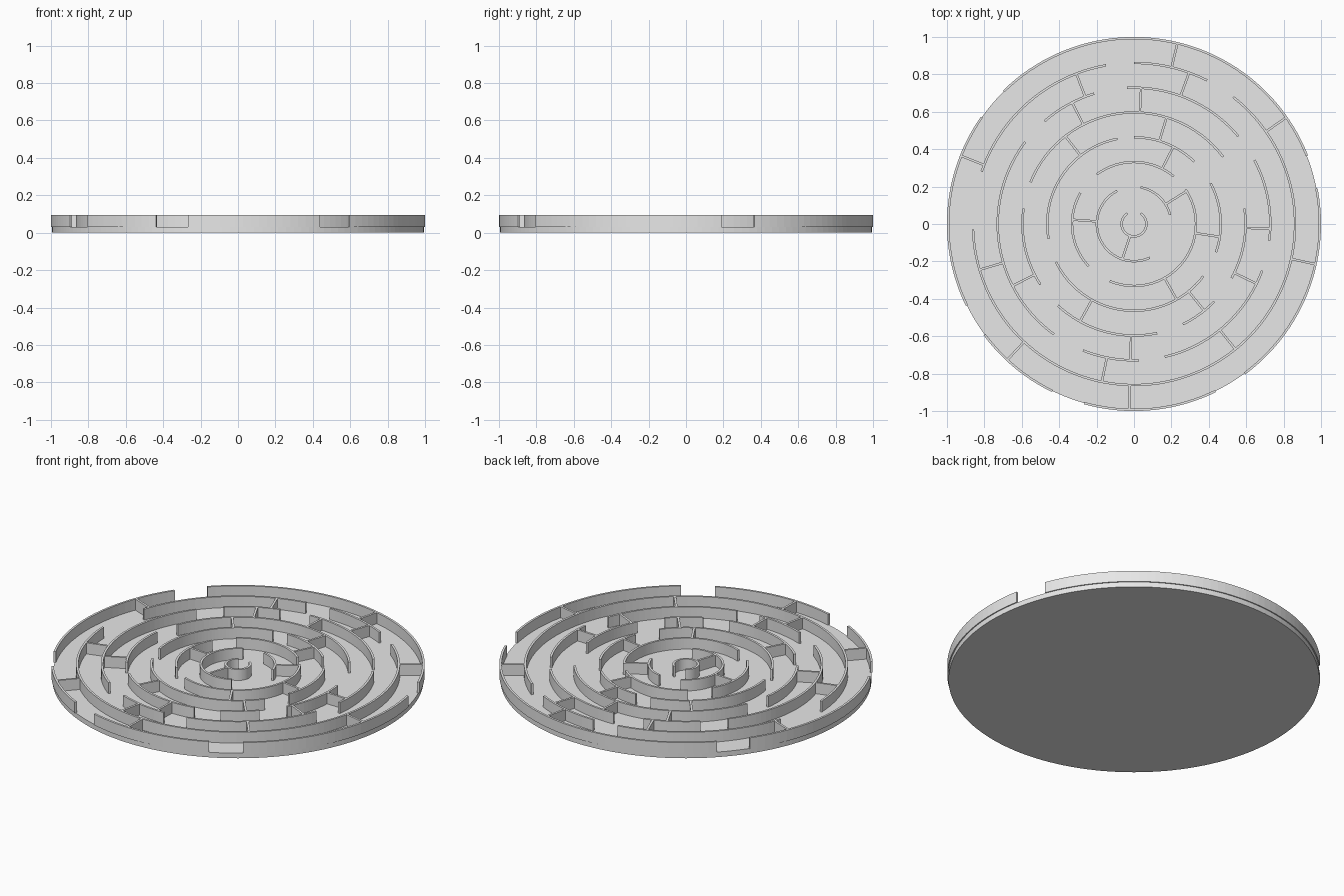
import bpy, bmesh, math

cube = bpy.data.objects.get("Cube")
if cube:
    bpy.data.objects.remove(cube, do_unlink=True)

FLOOR, TOP = 0.03, 0.095
THICK = 0.0125
STEP = 0.1325                      # spacing between rings


def ring_radius(i):
    return STEP * (i + 0.5)


grey = bpy.data.materials.new("light grey")
grey.use_nodes = True
grey.diffuse_color = (0.8, 0.8, 0.8, 1)
grey.node_tree.nodes["Principled BSDF"].inputs["Base Color"].default_value = (0.8, 0.8, 0.8, 1)


def finish(name, bm):
    bmesh.ops.recalc_face_normals(bm, faces=bm.faces)
    mesh = bpy.data.meshes.new(name)
    bm.to_mesh(mesh)
    bm.free()
    mesh.materials.append(grey)
    obj = bpy.data.objects.new(name, mesh)
    bpy.context.collection.objects.link(obj)
    return obj


def sweep(bm, sections):
    """Skin a row of four-cornered sections and cap both ends."""
    loops = [[bm.verts.new(p) for p in s] for s in sections]
    for a, b in zip(loops, loops[1:]):
        for k in range(4):
            n = (k + 1) % 4
            bm.faces.new((a[k], a[n], b[n], b[k]))
    bm.faces.new(loops[0])
    bm.faces.new(loops[-1])


def arc_wall(bm, radius, start, end):
    count = max(2, round((end - start) / 2.5))
    sections = []
    for i in range(count + 1):
        a = math.radians(start + (end - start) * i / count)
        c, s = math.cos(a), math.sin(a)
        lo, hi = radius - THICK / 2, radius + THICK / 2
        sections.append([(r * c, r * s, z) for r, z in
                         ((lo, FLOOR), (hi, FLOOR), (hi, TOP), (lo, TOP))])
    sweep(bm, sections)


def spoke_wall(bm, r0, r1, angle):
    a = math.radians(angle)
    c, s = math.cos(a), math.sin(a)
    h = THICK / 2
    sweep(bm, [[(r * c - w * s, r * s + w * c, z) for w, z in
                ((-h, FLOOR), (h, FLOOR), (h, TOP), (-h, TOP))] for r in (r0, r1)])


# Round floor plate
bm = bmesh.new()
bmesh.ops.create_cone(bm, cap_ends=True, segments=144, radius1=ring_radius(7),
                      radius2=ring_radius(7), depth=FLOOR)
bmesh.ops.translate(bm, verts=bm.verts, vec=(0, 0, FLOOR / 2))
finish("floor_plate", bm)

# Curved walls of each ring, innermost first: start and end angles
ARCS = [
    [(122, 418)],
    [(14, 80), (117, 295)],
    [(50, 127), (150, 223), (247, 394)],
    [(46, 90), (101, 190), (206, 323), (341, 388)],
    [(37, 158), (172, 213), (227, 282), (296, 316), (331, 368)],
    [(40, 93), (107, 131), (143, 234), (248, 272), (283, 340), (353, 388)],
    [(63, 90), (100, 161), (182, 412)],
    [(21.5, 134.5), (145, 206), (216.5, 244), (254.5, 296), (306.5, 371)],
]
for i, arcs in enumerate(ARCS):
    bm = bmesh.new()
    for start, end in arcs:
        arc_wall(bm, ring_radius(i), start, end)
    finish(f"ring_wall_{i + 1}", bm)

# Straight walls joining each ring to the next one out
SPOKES = [
    [251.5],
    [32, 176],
    [63, 299.5, 351.5],
    [73, 128, 241, 309],
    [87, 117, 207, 268.5, 334, 358],
    [70, 111, 196.5, 258.5, 309],
    [35, 76.5, 158.5, 227, 268.5, 347.5],
]
for i, angles in enumerate(SPOKES):
    bm = bmesh.new()
    for angle in angles:
        spoke_wall(bm, ring_radius(i), ring_radius(i + 1), angle)
    finish(f"spoke_walls_{i + 1}", bm)
